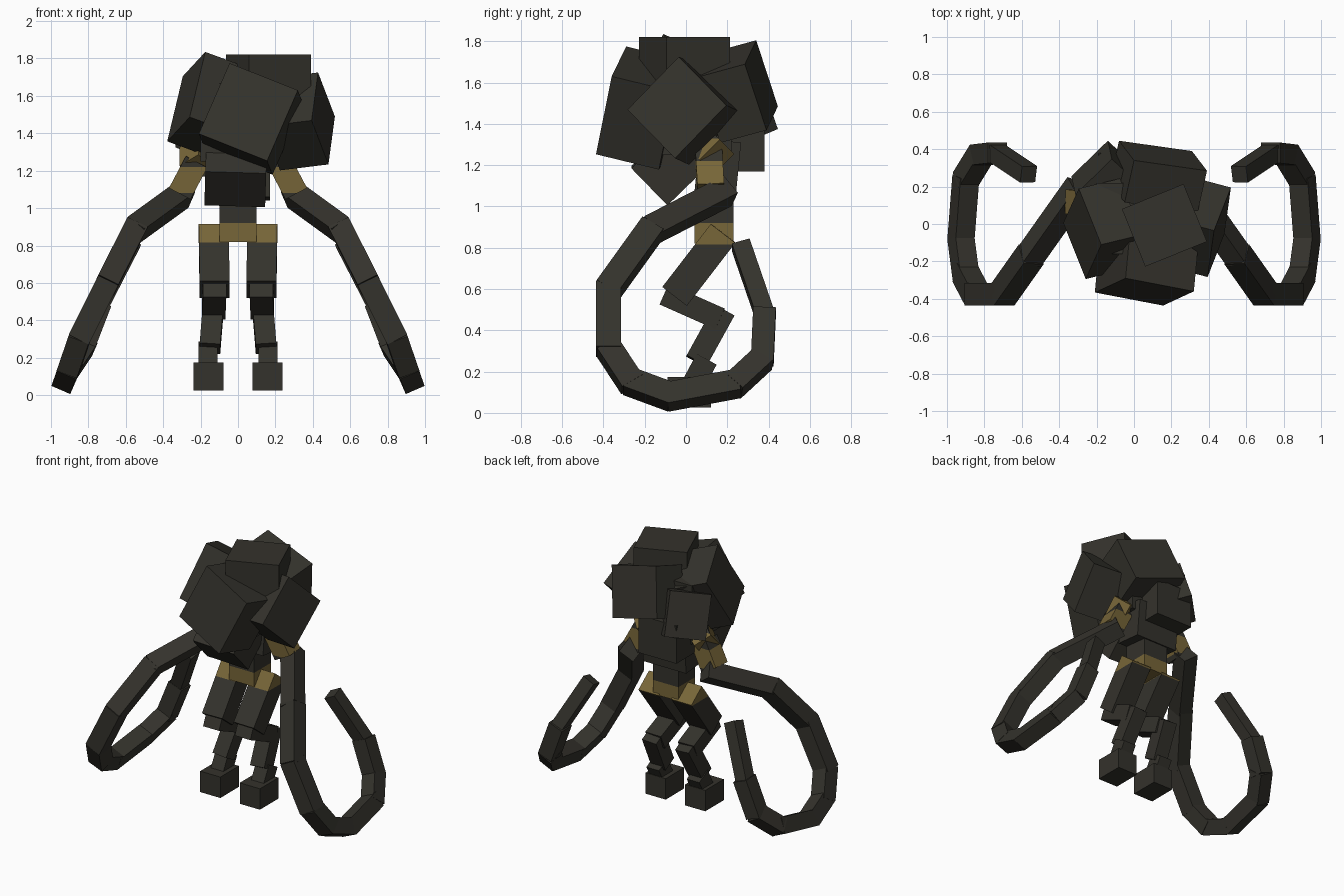
import bpy, bmesh
from mathutils import Vector as V


def material(name, rgb):
    m = bpy.data.materials.new(name)
    m.diffuse_color = (*rgb, 1)
    return m


DARK = material("charcoal", (0.034, 0.032, 0.025))
GOLD = material("tarnished_gold", (0.185, 0.132, 0.04))


def block(name, corner, u, v, w, gold=None):
    """Box from a corner and three edges; edges are squared up against u.
    gold = (low, high) paints the height band between those z values."""
    c, u, v, w = V(corner), V(u), V(v), V(w)
    lv, lw = v.length, w.length
    v = (v - v.project(u)).normalized() * lv
    n = u.cross(v).normalized()
    w = n * lw * (1 if n.dot(w) > 0 else -1)
    bm = bmesh.new()
    bmesh.ops.create_cube(bm, size=1)
    for p in bm.verts:
        a = p.co + V((0.5, 0.5, 0.5))
        p.co = c + u * a.x + v * a.y + w * a.z
    if gold:
        for z in gold:
            bmesh.ops.bisect_plane(bm, geom=bm.verts[:] + bm.edges[:] + bm.faces[:],
                                   plane_co=(0, 0, z), plane_no=(0, 0, 1))
        for f in bm.faces:
            f.material_index = int(gold[0] < f.calc_center_median().z < gold[1])
    bmesh.ops.recalc_face_normals(bm, faces=bm.faces)
    me = bpy.data.meshes.new(name)
    bm.to_mesh(me)
    bm.free()
    me.materials.append(DARK)
    me.materials.append(GOLD)
    ob = bpy.data.objects.new(name, me)
    bpy.context.collection.objects.link(ob)


def limb(name, a, b, side, width, depth, gold=None, extra=0.0):
    """Square-section segment from a to b; width runs along the side vector."""
    a, b = V(a), V(b)
    d = (b - a).normalized()
    a, b = a - d * extra, b + d * extra
    s = V(side)
    s = (s - s.project(d)).normalized() * width
    t = d.cross(s).normalized() * depth
    block(name, a - s / 2 - t / 2, b - a, s, t, gold)


# Head: a cluster of tilted blocks around a core
block("head_core", (-0.2, -0.16, 1.25), (0.4, 0, 0), (0, 0.38, 0), (0, 0, 0.42))
block("head_front", (-0.045, -0.29, 1.775), (0.365, -0.07, -0.145),
      (-0.17, -0.075, -0.375), (0.03, 0.305, -0.074))
block("head_right", (0.428, -0.035, 1.725), (0.09, 0.23, -0.235),
      (-0.035, -0.25, -0.255), (-0.26, 0.066, -0.03))
block("head_left", (-0.175, -0.11, 1.835), (-0.12, 0.30, -0.13),
      (-0.085, -0.18, -0.35), (0.22, 0.053, -0.08))
block("head_top", (-0.065, 0.08, 1.82), (0.33, 0.134, 0),
      (0.09, -0.32, 0), (0, 0, -0.3))
block("head_back", (0.0, 0.34, 1.805), (0.39, -0.055, -0.116),
      (-0.08, 0.105, -0.32), (-0.05, -0.225, -0.06))
block("head_back_left", (-0.14, 0.445, 1.375), (-0.195, -0.19, -0.05),
      (0.03, -0.09, 0.29), (0.17, -0.17, 0))
block("head_lower_back", (-0.19, 0.08, 1.17), (0.3, 0, 0), (0, 0.3, 0), (0, 0, 0.27))

# Jaw, torso and waist
block("jaw", (-0.18, -0.09, 1.015), (0.325, 0, -0.01), (0.01, -0.175, 0.18), (0, 0.2, 0.2))
block("torso", (-0.17, 0.04, 1.06), (0.34, 0, 0), (0, 0.2, -0.02), (0, 0.02, 0.27))
block("waist", (-0.1, 0.04, 0.82), (0.2, 0, 0), (0, 0.19, 0), (0, 0, 0.25), (0.7, 0.92))

# Curling arm path on the right side, shoulder to tip
ARM = [(0.30, 0.19, 1.07), (0.555, -0.17, 0.885), (0.70, -0.375, 0.60),
       (0.845, -0.375, 0.31), (0.90, -0.27, 0.15), (0.925, -0.08, 0.08),
       (0.90, 0.24, 0.14), (0.82, 0.37, 0.26), (0.735, 0.38, 0.48),
       (0.57, 0.27, 0.80)]
THICK = [0.115, 0.12, 0.12, 0.115, 0.11, 0.11, 0.11, 0.11, 0.09]

for s, tag in ((1, "right"), (-1, "left")):
    def m(x, y, z):
        return (s * x, y, z)

    # Shoulder joint and short upper arm
    limb("shoulder_" + tag, m(0.17, 0.09, 1.30), m(0.27, 0.15, 1.24),
         (0, 1, 1), 0.14, 0.13, (1.1, 1.33))
    limb("upper_arm_" + tag, m(0.22, 0.11, 1.25), m(0.31, 0.12, 1.08),
         (0, 1, 0), 0.13, 0.13, (1.08, 1.22))

    # Arm segments
    for i, t in enumerate(THICK):
        limb("arm_segment_%d_%s" % (i + 1, tag), m(*ARM[i]), m(*ARM[i + 1]),
             m(0.915, 0, 0.4), t, t, None, 0.015)

    # Zigzag leg and foot
    limb("thigh_" + tag, m(0.13, 0.18, 0.87), m(0.125, -0.055, 0.565),
         (1, 0, 0), 0.16, 0.15, (0.815, 1.0))
    limb("knee_" + tag, m(0.125, -0.105, 0.575), m(0.13, 0.165, 0.455),
         (1, 0, 0), 0.125, 0.11)
    limb("shin_" + tag, m(0.13, 0.185, 0.495), m(0.15, 0.05, 0.25),
         (1, 0, 0), 0.11, 0.11)
    limb("ankle_" + tag, m(0.16, 0.10, 0.26), m(0.16, 0.03, 0.13),
         (1, 0, 0), 0.10, 0.11)
    block("foot_" + tag, m(0.077, -0.09, 0.025), m(0.16, 0, 0),
          (0, 0.21, 0), (0, 0, 0.15))
